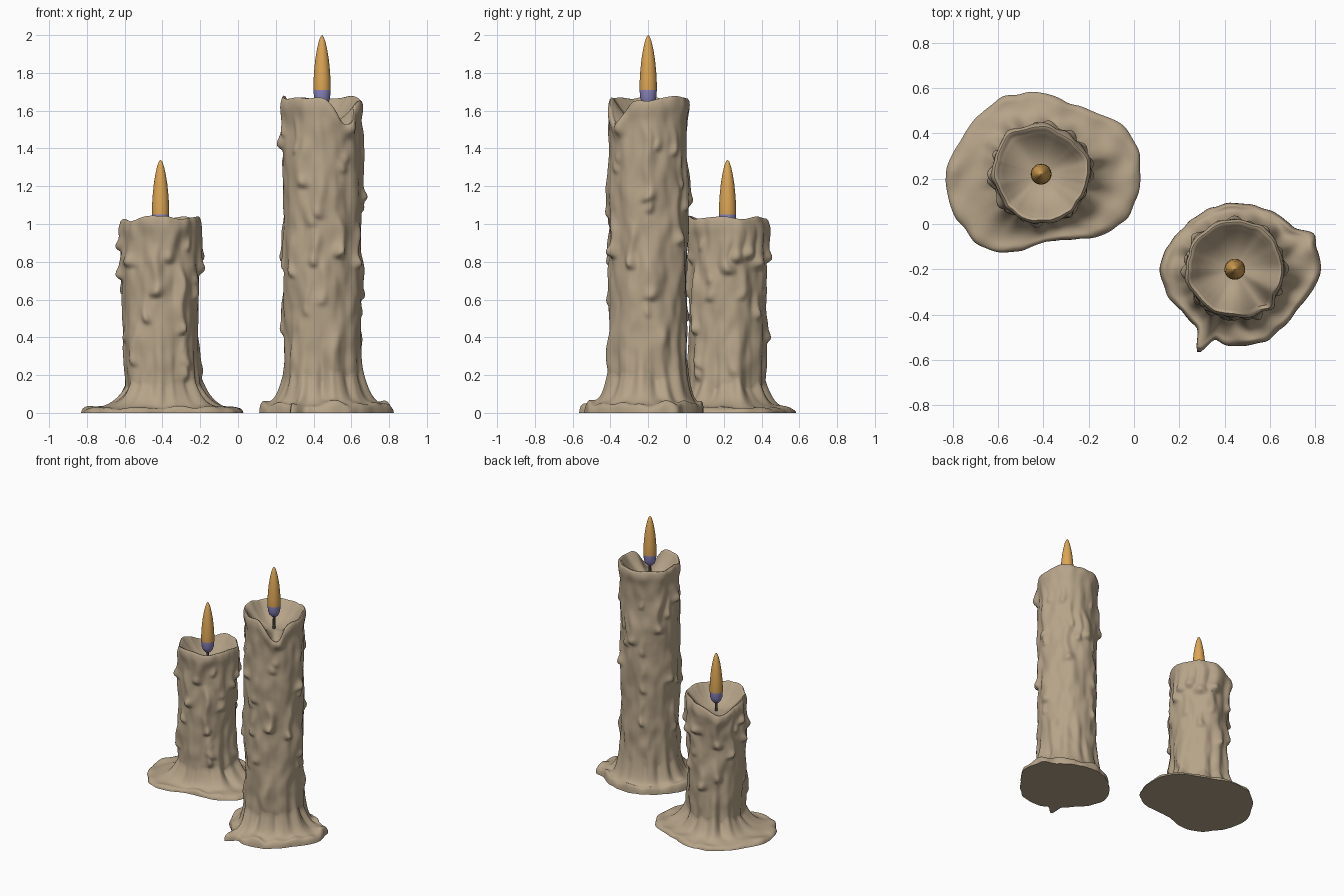
import bpy, bmesh, random
from math import sin, cos, pi, exp, radians
from mathutils import Vector, noise

if "Cube" in bpy.data.objects:
    bpy.data.objects.remove(bpy.data.objects["Cube"])


def material(name, rgb):
    m = bpy.data.materials.new(name)
    m.use_nodes = True
    m.diffuse_color = (*rgb, 1)
    m.node_tree.nodes["Principled BSDF"].inputs["Base Color"].default_value = (*rgb, 1)
    return m


WAX = material("beige wax", (0.47, 0.37, 0.25))
FLAME = material("orange flame", (0.72, 0.38, 0.09))
BLUE = material("blue flame base", (0.26, 0.24, 0.52))
WICK = material("dark wick", (0.06, 0.05, 0.04))
SEG = 176


def wrap(a):
    return (a + pi) % (2 * pi) - pi


def gauss(x, w):
    return exp(-(x / w) ** 2)


def smooth(a, b, x):
    t = min(1, max(0, (x - a) / (b - a)))
    return t * t * (3 - 2 * t)


def loop_value(values, a):
    """Smooth periodic interpolation of evenly spaced values around a circle."""
    n = len(values)
    f = (a / (2 * pi) * n) % n
    i, t = int(f), f % 1
    p, q, r, s = (values[(i + k) % n] for k in (-1, 0, 1, 2))
    return q + 0.5 * t * (r - p + t * (2 * p - 5 * q + 4 * r - s + t * (3 * (q - r) + s - p)))


def skin(name, rows, centre, mats, rule=None):
    """Join rings of points into a closed surface capped at both ends."""
    bm = bmesh.new()
    rings = [[bm.verts.new(p) for p in row] for row in rows]
    n = len(rings[0])
    for lo, hi in zip(rings, rings[1:]):
        for i in range(n):
            j = (i + 1) % n
            bm.faces.new((lo[i], lo[j], hi[j], hi[i]))
    bm.faces.new(rings[0][::-1])
    bm.faces.new(rings[-1])
    if rule:
        for f in bm.faces:
            f.material_index = rule(f.calc_center_median())
    mesh = bpy.data.meshes.new(name)
    bm.to_mesh(mesh)
    bm.free()
    ob = bpy.data.objects.new(name, mesh)
    ob.location = centre
    bpy.context.collection.objects.link(ob)
    for m in mats:
        mesh.materials.append(m)
    bpy.ops.object.select_all(action="DESELECT")
    ob.select_set(True)
    bpy.context.view_layer.objects.active = ob
    bpy.ops.object.shade_smooth_by_angle(angle=radians(50))
    return ob


def lathe(name, profile, centre, mats, rule=None, seg=32):
    rows = [[(r * cos(2 * pi * i / seg), r * sin(2 * pi * i / seg), z) for i in range(seg)]
            for r, z in profile]
    return skin(name, rows, centre, mats, rule)


def candle(name, centre, radius, rim, notch, floor, puddle, lobes, edge, flare, drips, tip, seed):
    rng = random.Random(seed)
    shift = Vector((seed * 7.3, seed * 3.1, 0))
    drips = [(radians(a), *d) for a, *d in drips]
    # extra small runs of wax around the side
    for _ in range(int(rim * 15)):
        top = rng.uniform(0.35, 0.97) * rim
        drips.append((rng.uniform(0, 2 * pi), top, top - rng.uniform(0.08, 0.22),
                      rng.uniform(0.018, 0.03), rng.uniform(0.008, 0.018)))

    def rim_z(a):
        n_a, depth, width = notch
        return (rim - depth * gauss(wrap(a - radians(n_a)), width)
                + 0.025 * noise.noise(Vector((cos(a), sin(a), 0)) * 1.6 + shift))

    def body_r(a, z):
        u = Vector((cos(a), sin(a), 0))
        r = radius + 0.014 * noise.noise(u * 1.7 + Vector((0, 0, z * 4)) + shift)
        r += 0.008 * noise.noise(u * 4 + Vector((0, 0, z * 9)) - shift)
        # root-like ridges near the foot
        r += 0.03 * noise.noise(u * 3.5 + shift * 2) * (1 - smooth(0.15, 0.6, z))
        # overflowing lip
        r += 0.012 * gauss(z - rim_z(a) + 0.04, 0.05)
        r += 0.02 * gauss(wrap(a - radians(notch[0])), 0.3) * smooth(rim - 0.3, rim - 0.1, z)
        best = 0
        for da, top, bottom, w, d in drips:
            if bottom - 0.05 < z < top + 0.08:
                side = gauss(radius * wrap(a - da) + 0.01 * sin(z * 25), w)
                length = smooth(bottom - 0.02, bottom + 0.012, z) * (1 - smooth(top - 0.06, top + 0.06, z))
                best = max(best, d * side * length * (0.7 + 0.6 * gauss(z - bottom - 0.025, 0.03)))
        return r + best

    def puddle_r(a):
        r = loop_value(puddle, a)
        r += sum(h * gauss(wrap(a - radians(la)), w) for la, h, w in lobes)
        return r + 0.012 * noise.noise(Vector((cos(a), sin(a), 0)) * 5 + shift)

    def foot(a, s):
        """Point on the spread wax, s = 0 at the outer edge and 1 at the body."""
        u = Vector((cos(a), sin(a), 0))
        f = flare * (1 + 0.5 * noise.noise(u * 3.5 + shift * 2))
        r0, r1 = puddle_r(a), body_r(a, edge + f)
        r = r0 + (r1 - r0) * s
        lump = 1 + 0.7 * noise.noise(u * r * 10 + shift) * (1 - s)
        return r, edge * lump * (1 - (1 - min(1, s / 0.2)) ** 2) ** 0.5 + f * s ** 3.5

    def ring(fn):
        pts = []
        for i in range(SEG):
            a = 2 * pi * i / SEG
            r, z = fn(a)
            pts.append((r * cos(a), r * sin(a), z))
        return pts

    rows = [ring(lambda a: (puddle_r(a) * 0.985, 0))]
    for k in range(25):
        rows.append(ring(lambda a: foot(a, (k / 24) ** 1.3)))

    def side(a, t):
        z0 = foot(a, 1)[1]
        z = z0 + (rim_z(a) - 0.02 - z0) * t
        return body_r(a, z), z

    steps = int(rim * 75)
    for k in range(1, steps + 1):
        rows.append(ring(lambda a: side(a, k / steps)))
    # rounded rim, then the melted hollow
    for f, dz in ((0.985, 0.008), (0.955, 0), (0.91, 0.003), (0.88, 0.015)):
        rows.append(ring(lambda a: (body_r(a, rim_z(a) - 0.02) * f, rim_z(a) - dz)))

    def hollow(a, u):
        top = rim_z(a) - 0.015
        r = body_r(a, top) * u + (radius - body_r(a, top)) * u * (1 - u)
        return r, floor + (top - floor) * (u / 0.88) ** 2.4

    for k in range(13, 0, -1):
        rows.append(ring(lambda a: hollow(a, 0.86 * k / 13)))
    skin(name + "_wax", rows, centre, [WAX])

    # flame with a blue lower part, on a thin wick
    shape = [(0.004, -0.38), (0.02, -0.375), (0.033, -0.36), (0.042, -0.335), (0.046, -0.29),
             (0.045, -0.24), (0.042, -0.19), (0.036, -0.13), (0.028, -0.08), (0.018, -0.035),
             (0.009, -0.01), (0.001, 0)]
    lathe(name + "_flame", [(r, tip + z) for r, z in shape], centre, [FLAME, BLUE],
          lambda c: int(c.z < tip - 0.29))
    lathe(name + "_wick", [(0.011, floor - 0.02), (0.009, tip - 0.4), (0.008, tip - 0.36)],
          centre, [WICK], seg=10)


# drips: angle, top, bottom, half width, depth
candle("short_candle", (-0.41, 0.22, 0), 0.2, 1.03, (135, 0.08, 0.5), 0.90,
       [0.44, 0.42, 0.34, 0.36, 0.38, 0.38, 0.42, 0.42, 0.40, 0.30, 0.33, 0.42], [],
       0.028, 0.12,
       [(-97, 0.85, 0.62, 0.03, 0.03), (-58, 0.75, 0.42, 0.025, 0.03), (-112, 0.6, 0.48, 0.02, 0.02),
        (0, 0.95, 0.74, 0.03, 0.025), (180, 1.0, 0.86, 0.035, 0.03), (186, 0.82, 0.71, 0.03, 0.03),
        (15, 0.98, 0.8, 0.04, 0.022), (35, 0.98, 0.82, 0.04, 0.025), (55, 1.0, 0.77, 0.035, 0.028),
        (85, 1.0, 0.8, 0.04, 0.03), (95, 0.52, 0.38, 0.03, 0.02), (125, 0.95, 0.7, 0.03, 0.025),
        (155, 0.92, 0.62, 0.025, 0.025), (-140, 0.98, 0.78, 0.04, 0.025), (-75, 0.97, 0.8, 0.03, 0.02)],
       1.34, 3)
candle("tall_candle", (0.445, -0.2, 0), 0.205, 1.665, (-52, 0.13, 0.38), 1.53,
       [0.38, 0.33, 0.30, 0.30, 0.29, 0.30, 0.33, 0.31, 0.30, 0.34, 0.34, 0.33],
       [(246, 0.10, 0.09), (24, 0.04, 0.12)], 0.05, 0.15,
       [(180, 1.5, 1.4, 0.035, 0.025), (-122, 1.42, 1.2, 0.03, 0.022), (-62, 1.02, 0.83, 0.028, 0.035),
        (0, 1.5, 1.12, 0.03, 0.03), (-25, 0.98, 0.77, 0.025, 0.025), (-100, 0.95, 0.78, 0.025, 0.02),
        (5, 0.8, 0.6, 0.035, 0.022), (90, 1.3, 1.1, 0.035, 0.02), (170, 1.0, 0.8, 0.035, 0.02),
        (140, 1.45, 1.2, 0.03, 0.025), (50, 1.2, 0.9, 0.03, 0.02), (-70, 0.45, 0.05, 0.03, 0.02),
        (-130, 0.5, 0.05, 0.03, 0.02), (20, 0.45, 0.05, 0.03, 0.02), (120, 0.5, 0.05, 0.03, 0.02)],
       2.0, 5)
